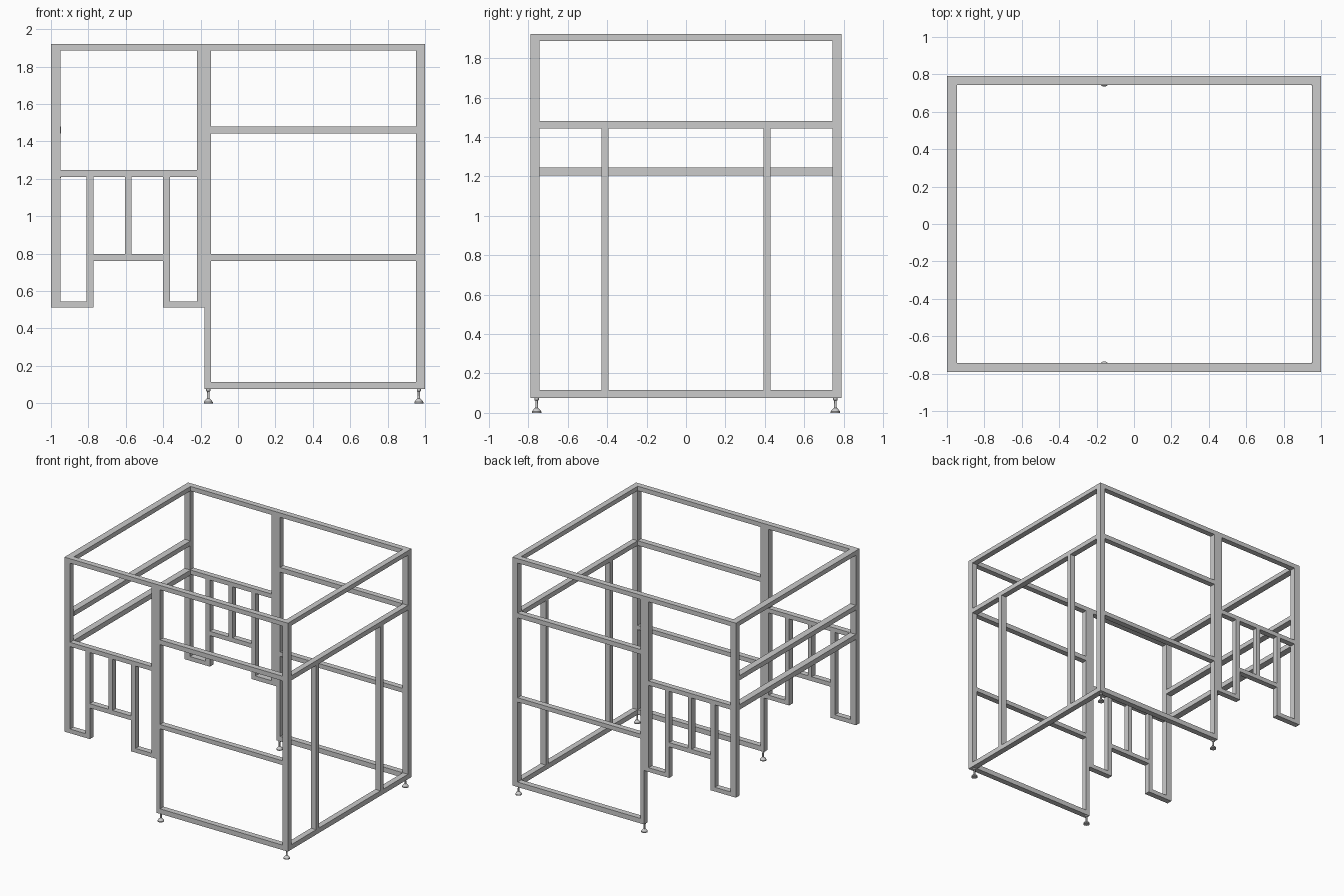
import bpy, bmesh, math

if "Cube" in bpy.data.objects:
    bpy.data.objects.remove(bpy.data.objects["Cube"])

Y0, Y1 = -0.79, -0.744      # outer and inner plane of the front frame
TOP, TB = 1.922, 1.886      # top rail


def mirror_y(ob):
    m = ob.modifiers.new("mirror", 'MIRROR')
    m.use_axis = (False, True, False)
    m.use_clip = False
    m.use_mirror_merge = False


def make(name, bm, mirror=False):
    me = bpy.data.meshes.new(name)
    bm.to_mesh(me)
    bm.free()
    ob = bpy.data.objects.new(name, me)
    bpy.context.collection.objects.link(ob)
    if mirror:
        mirror_y(ob)
    return ob


def bar(name, x0, x1, y0, y1, z0, z1, mirror=False):
    bm = bmesh.new()
    bmesh.ops.create_cube(bm, size=1)
    for v in bm.verts:
        v.co.x = x1 if v.co.x > 0 else x0
        v.co.y = y1 if v.co.y > 0 else y0
        v.co.z = z1 if v.co.z > 0 else z0
    return make(name, bm, mirror)


# Front and back frames: name, x0, x1, z0, z1
frame = [
    ("top_rail", -1, 1, TB, TOP),
    ("left_post", -1, -0.95, 0.545, TB),
    ("right_post", 0.953, 1, 0.115, TB),
    ("middle_post_short", -0.219, -0.178, 0.545, TB),
    ("middle_post_long", -0.178, -0.144, 0.075, TB),
    ("bottom_rail", -0.144, 1, 0.075, 0.115),
    ("lower_rail", -0.144, 0.953, 0.762, 0.797),
    ("upper_rail", -0.144, 0.953, 1.443, 1.481),
    ("left_rail", -0.95, -0.219, 1.211, 1.246),
    ("left_leg_foot_bar", -1, -0.773, 0.511, 0.545),
    ("left_leg_inner_post", -0.811, -0.773, 0.545, 1.211),
    ("right_leg_foot_bar", -0.402, -0.178, 0.511, 0.545),
    ("right_leg_inner_post", -0.402, -0.364, 0.545, 1.211),
    ("leg_cross_rail", -0.773, -0.402, 0.762, 0.797),
    ("leg_centre_post", -0.604, -0.569, 0.797, 1.211),
]
for n, x0, x1, z0, z1 in frame:
    bar(n, x0, x1, Y0, Y1, z0, z1, True)

# Rails running front to back on the right side
for n, z0, z1 in (("top", TB, TOP), ("upper", 1.443, 1.481), ("bottom", 0.075, 0.115)):
    bar("right_side_rail_" + n, 0.953, 1, Y1, -Y1, z0, z1)
# Rails on the left side
for n, z0, z1 in (("top", TB, TOP), ("upper", 1.443, 1.481), ("middle", 1.205, 1.246)):
    bar("left_side_rail_" + n, -1, -0.946, Y1, -Y1, z0, z1)
# Uprights on the right side
bar("right_side_post", 0.953, 1, -0.43, -0.393, 0.115, 1.443, True)

# Levelling feet: turned profile (radius, height)
PROFILE = [(0.024, 0), (0.024, 0.007), (0.013, 0.021), (0.007, 0.026),
           (0.006, 0.062), (0.011, 0.065), (0.011, 0.076)]
SEG = 24
for n, x in (("middle_foot", -0.159), ("right_foot", 0.967)):
    bm = bmesh.new()
    rings = [[bm.verts.new((x + r * math.cos(2 * math.pi * i / SEG),
                            -0.758 + r * math.sin(2 * math.pi * i / SEG), z))
              for i in range(SEG)] for r, z in PROFILE]
    for a, b in zip(rings, rings[1:]):
        for i in range(SEG):
            j = (i + 1) % SEG
            bm.faces.new((a[i], a[j], b[j], b[i]))
    bm.faces.new(rings[0][::-1])
    bm.faces.new(rings[-1])
    ob = make(n, bm, True)
    bpy.ops.object.select_all(action='DESELECT')
    ob.select_set(True)
    bpy.context.view_layer.objects.active = ob
    bpy.ops.object.shade_smooth_by_angle(angle=math.radians(30))
